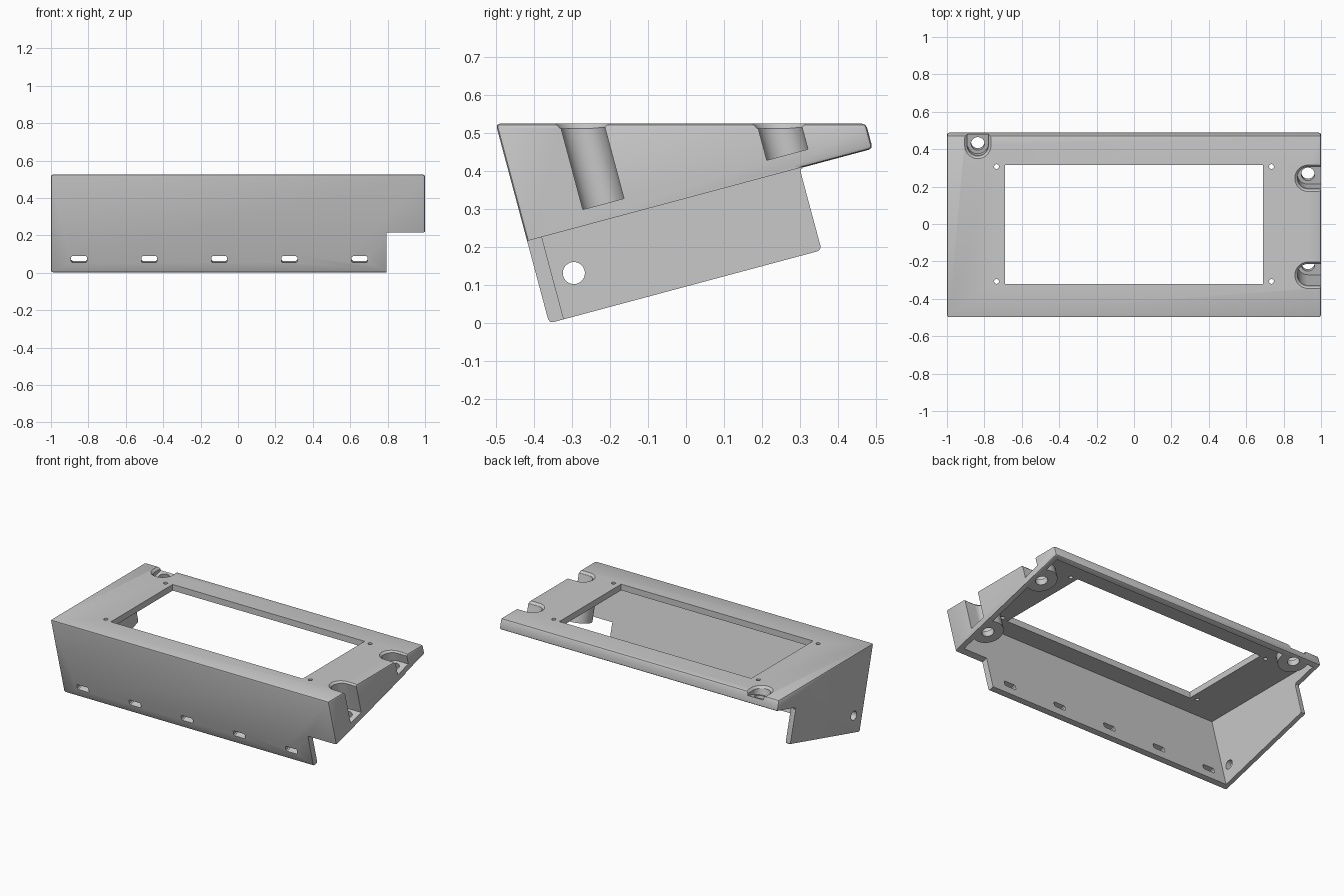
import bpy, bmesh
from math import sin, cos, tan, pi, radians
from mathutils import Vector

if "Cube" in bpy.data.objects:
    bpy.data.objects.remove(bpy.data.objects["Cube"], do_unlink=True)

TILT = radians(15)
TOP = 0.525
RIM = 0.223      # height of the sloped mounting rim, measured square to it
BASE_Y = -0.36   # lowest front corner

grey = bpy.data.materials.new("plain grey")
grey.use_nodes = True
grey.diffuse_color = (0.58, 0.58, 0.58, 1)
grey.node_tree.nodes["Principled BSDF"].inputs["Base Color"].default_value = grey.diffuse_color


def tilted(x, u, v):
    """Point in the sloped frame: u runs back along the rim, v square to it."""
    return Vector((x, BASE_Y + u * cos(TILT) - v * sin(TILT), u * sin(TILT) + v * cos(TILT)))


def loft(name, ring_a, ring_b, helper=True):
    """Closed solid between two matching rings, normals outward."""
    bm = bmesh.new()
    a = [bm.verts.new(p) for p in ring_a]
    b = [bm.verts.new(p) for p in ring_b]
    bm.faces.new(reversed(a))
    bm.faces.new(b)
    for i in range(len(a)):
        j = (i + 1) % len(a)
        bm.faces.new((a[i], a[j], b[j], b[i]))
    bm.normal_update()
    if bm.calc_volume(signed=True) < 0:
        bmesh.ops.reverse_faces(bm, faces=bm.faces[:])
    mesh = bpy.data.meshes.new(name)
    bm.to_mesh(mesh)
    bm.free()
    mesh.materials.append(grey)
    ob = bpy.data.objects.new(name, mesh)
    bpy.context.collection.objects.link(ob)
    ob.hide_render = helper
    return ob


def extrude_x(name, profile, x0, x1, helper=True):
    return loft(name, [Vector((x0, p.y, p.z)) for p in profile],
                [Vector((x1, p.y, p.z)) for p in profile], helper)


def circle(r, n=32):
    return [(r * cos(2 * pi * i / n), r * sin(2 * pi * i / n)) for i in range(n)]


def slot(r, direction, length=0.2, n=24):
    """Half-round outline with straight sides running off in one direction."""
    dx, dy = direction
    pts = [(-r * sin(pi * i / n), r * cos(pi * i / n)) for i in range(n + 1)]
    pts += [(length, -r), (length, r)]
    return [(dx * p - dy * q, dy * p + dx * q) for p, q in pts]


def column(name, outline, x, u, v0, v1):
    return loft(name, [tilted(x + p, u + q, v0) for p, q in outline],
                [tilted(x + p, u + q, v1) for p, q in outline])


def upright(name, outline, x, y, z0, z1, grow=1.0):
    return loft(name, [Vector((x + p, y + q, z0)) for p, q in outline],
                [Vector((x + p * grow, y + q * grow, z1)) for p, q in outline])


def apply_modifiers(ob):
    graph = bpy.context.evaluated_depsgraph_get()
    mesh = bpy.data.meshes.new_from_object(ob.evaluated_get(graph))
    ob.modifiers.clear()
    ob.data = mesh


def cut(ob, cutter):
    mod = ob.modifiers.new("cut", 'BOOLEAN')
    mod.operation = 'DIFFERENCE'
    mod.solver = 'EXACT'
    mod.object = cutter
    apply_modifiers(ob)
    bpy.data.objects.remove(cutter, do_unlink=True)


# Outer block with small chamfers
depth, lower_depth = 0.941, 0.742
v_front = TOP / cos(TILT)
v_back = (TOP - depth * sin(TILT)) / cos(TILT)
profile = [tilted(0, 0, 0), tilted(0, lower_depth, 0), tilted(0, lower_depth, RIM),
           tilted(0, depth, RIM), tilted(0, depth, v_back), tilted(0, 0, v_front)]
housing = extrude_x("housing", profile, -1, 1, helper=False)
bevel = housing.modifiers.new("chamfer", 'BEVEL')
bevel.width = 0.011
bevel.segments = 2
apply_modifiers(housing)

# Lower corner left open on one end
lip = RIM + 0.001
notch = [tilted(0, -0.1, -0.1), tilted(0, 1.1, -0.1), tilted(0, 1.1, lip), tilted(0, -0.1, lip)]
cut(housing, extrude_x("notch", notch, 0.795, 1.1))

# Screw positions: x, u and the side the pocket opens to
screws = [(0.93, 0.219, (1, 0)), (0.93, 0.72, (1, 0)), (-0.835, 0.889, (0, 1))]

# Hollow underside, leaving the screw bosses standing
wall, ceiling = 0.035, TOP - 0.04
u0, u1 = 0.04, depth - wall
hollow = [tilted(0, u0, -0.1), tilted(0, u1, -0.1),
          tilted(0, u1, (ceiling - u1 * sin(TILT)) / cos(TILT)),
          tilted(0, u0, (ceiling - u0 * sin(TILT)) / cos(TILT))]
cavity = extrude_x("cavity", hollow, -1 + wall, 1 - wall)
for x, u, side in screws:
    cut(cavity, column("boss", circle(0.093), x, u, RIM + 0.002, 0.7))
cut(housing, cavity)

# Screw pockets with flared mouths and through holes
FLOOR = 0.266
for x, u, side in screws:
    cut(housing, column("pocket", slot(0.056, side), x, u, FLOOR, 0.7))
    cut(housing, column("screw_hole", circle(0.036), x, u, 0.1, 0.4))
    base = tilted(x, u, FLOOR)
    mouth_y = base.y - (TOP - base.z) * tan(TILT)
    cut(housing, upright("flare", slot(0.057, side), x, mouth_y, TOP - 0.013, TOP + 0.015, 1.5))

# Display window and its four fixing holes
window = [(-0.69, -0.32), (0.69, -0.32), (0.69, 0.315), (-0.69, 0.315)]
cut(housing, upright("window", window, 0, 0, 0.45, 0.6))
for x in (-0.735, 0.735):
    for y in (-0.307, 0.307):
        cut(housing, upright("fixing_hole", circle(0.013, 16), x, y, 0.45, 0.6))

# Row of slots along the bottom of the front wall
outline = [(-0.042, 0.062), (-0.036, 0.056), (0.036, 0.056), (0.042, 0.062),
           (0.042, 0.086), (0.036, 0.092), (-0.036, 0.092), (-0.042, 0.086)]
for i in range(5):
    x = -0.85 + 0.375 * i
    cut(housing, loft("slot", [tilted(x + p, -0.1, v) for p, v in outline],
                      [tilted(x + p, 0.1, v) for p, v in outline]))

# Cable hole in the end wall
ring = [Vector((0, -0.295 + p, 0.132 + q)) for p, q in circle(0.029)]
cut(housing, extrude_x("cable_hole", ring, -1.1, -0.9))

# Smooth the round surfaces, keep edges crisp
bpy.ops.object.select_all(action='DESELECT')
housing.select_set(True)
bpy.context.view_layer.objects.active = housing
bpy.ops.object.shade_smooth_by_angle(angle=radians(25))
